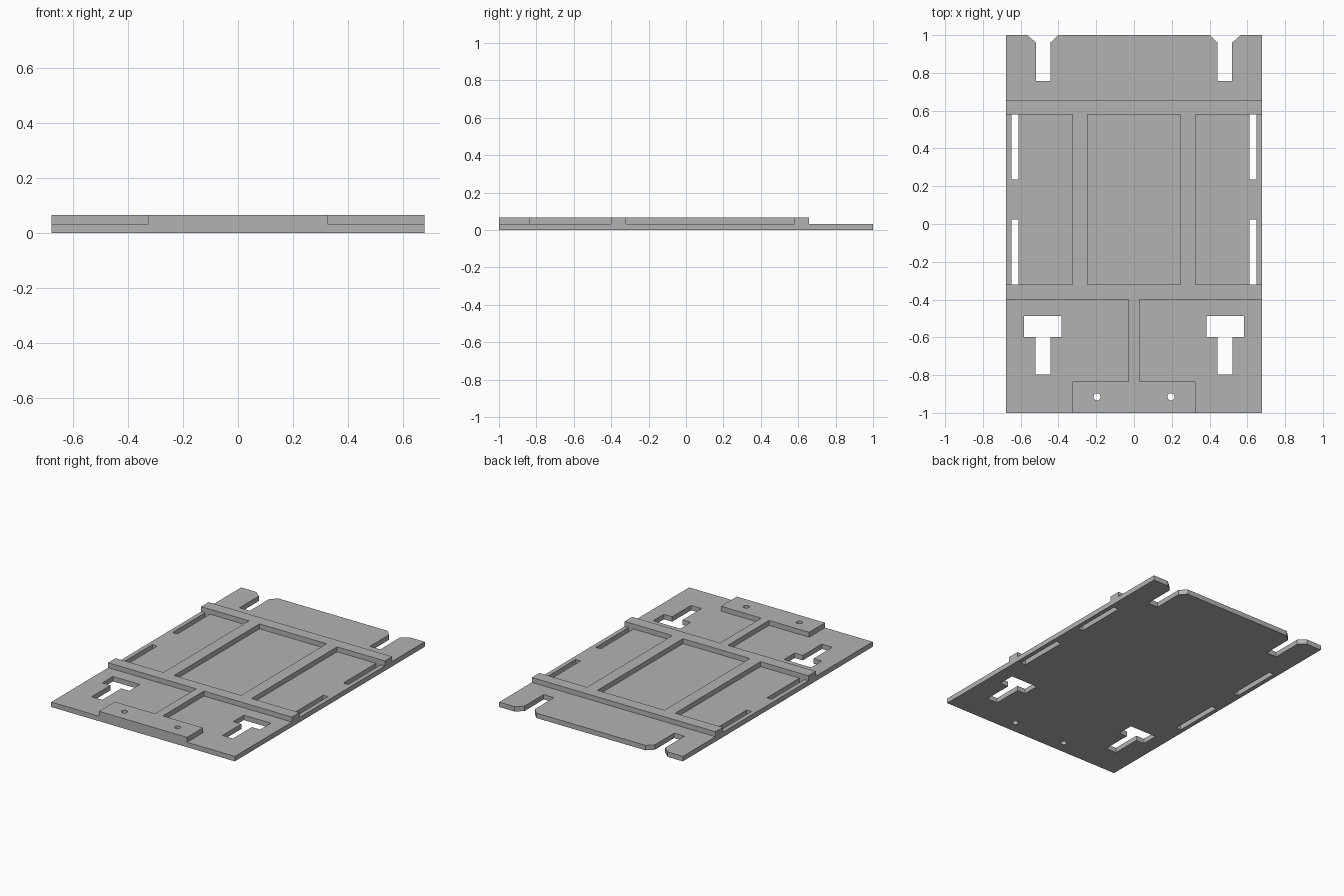
import bpy
import math

cube = bpy.data.objects.get("Cube")
if cube:
    bpy.data.objects.remove(cube, do_unlink=True)

T = 0.033  # thickness of each layer
W = 0.677  # half width

grey = bpy.data.materials.new("light_grey")
grey.use_nodes = True
colour = (0.45, 0.45, 0.45, 1)
grey.diffuse_color = colour
grey.node_tree.nodes["Principled BSDF"].inputs["Base Color"].default_value = colour


def flip(points):
    return [(-x, y) for x, y in reversed(points)]


def rect(x0, x1, y0, y1):
    return [(x0, y0), (x1, y0), (x1, y1), (x0, y1)]


def circle(cx, cy, r, n=24):
    return [(cx + r * math.cos(math.tau * i / n), cy + r * math.sin(math.tau * i / n))
            for i in range(n)]


def slab(name, loops, z0):
    """Extrude an outline and its holes into a flat slab."""
    curve = bpy.data.curves.new(name, "CURVE")
    curve.dimensions = "2D"
    curve.fill_mode = "BOTH"
    curve.extrude = T / 2
    for loop in loops:
        spline = curve.splines.new("POLY")
        spline.points.add(len(loop) - 1)
        for point, (x, y) in zip(spline.points, loop):
            point.co = (x, y, 0, 1)
        spline.use_cyclic_u = True
    obj = bpy.data.objects.new(name, curve)
    bpy.context.collection.objects.link(obj)
    obj.location.z = z0 + T / 2
    bpy.ops.object.select_all(action="DESELECT")
    obj.select_set(True)
    bpy.context.view_layer.objects.active = obj
    bpy.ops.object.convert(target="MESH")
    obj = bpy.context.object
    obj.data.materials.clear()
    obj.data.materials.append(grey)
    bpy.ops.object.shade_flat()
    return obj


# Screw holes pass through both layers
screw_hole = circle(0.196, -0.915, 0.019)
screw_holes = [screw_hole, flip(screw_hole)]

# Base plate outline with two flared notches in the back edge
right_edge = [(W, -1), (W, 1), (0.565, 1), (0.519, 0.96), (0.519, 0.757),
              (0.443, 0.757), (0.443, 0.96), (0.402, 1)]
plate_loops = [right_edge + flip(right_edge)] + screw_holes

# T-shaped keyhole and two narrow strap slots on each side
t_slot = [(0.383, -0.486), (0.383, -0.598), (0.443, -0.598), (0.443, -0.797),
          (0.521, -0.797), (0.521, -0.598), (0.582, -0.598), (0.582, -0.486)]
back_slot = rect(0.612, 0.648, 0.235, 0.579)
front_slot = rect(0.612, 0.648, -0.321, 0.023)
for hole in (t_slot, back_slot, front_slot):
    plate_loops += [hole, flip(hole)]
slab("base_plate", plate_loops, 0)

# Raised ribs: two crossbars, two rails, a centre stem and the front tab
rib_edge = [(0.325, -1), (0.325, -0.833), (0.029, -0.833), (0.029, -0.4),
            (W, -0.4), (W, -0.321), (0.325, -0.321), (0.325, 0.579),
            (W, 0.579), (W, 0.657)]
rib_window = rect(-0.247, 0.247, -0.321, 0.579)
slab("raised_ribs", [rib_edge + flip(rib_edge), rib_window] + screw_holes, T)
